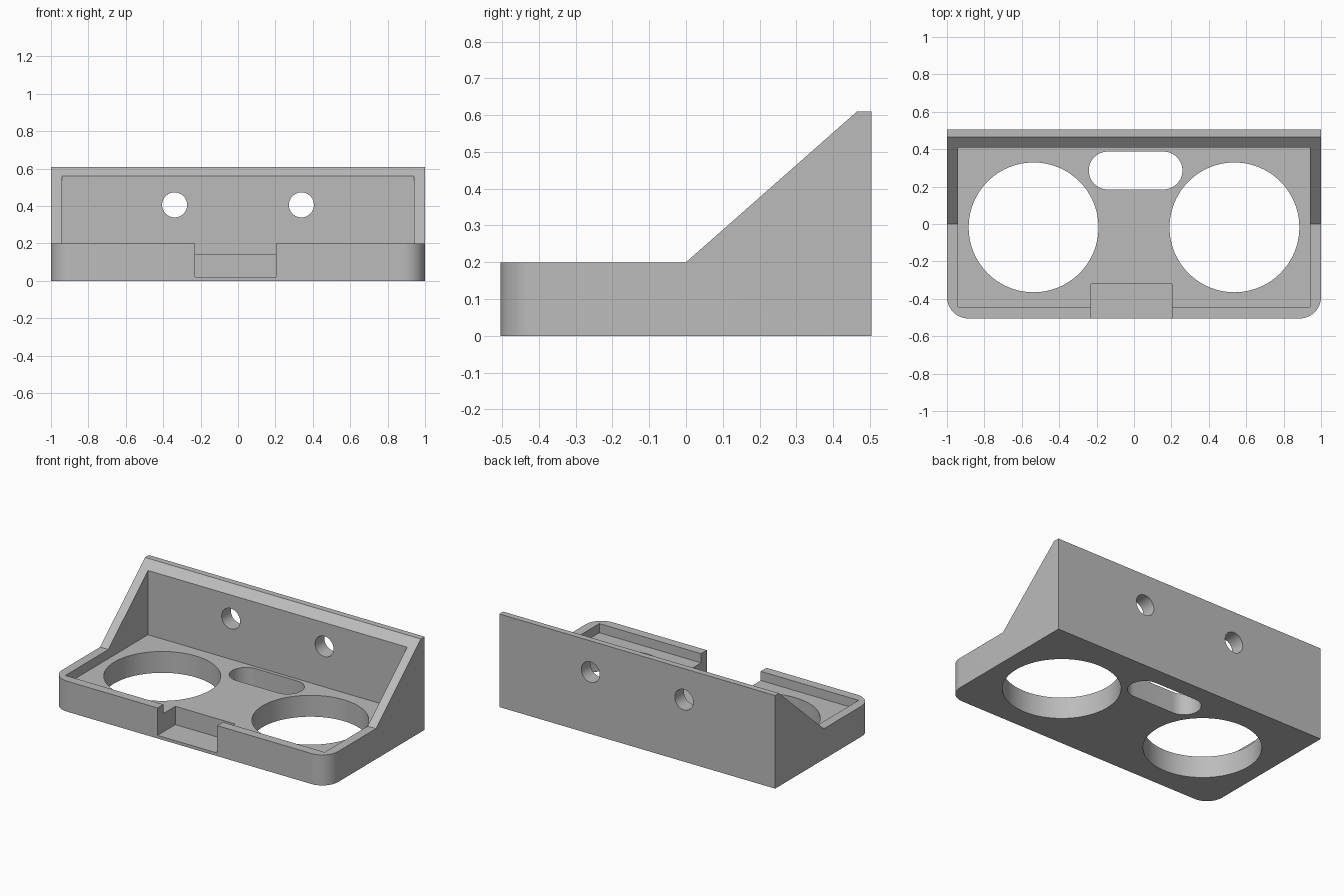
import bpy
import bmesh
from math import cos, sin, pi, radians
from mathutils import Matrix, Vector

if "Cube" in bpy.data.objects:
    bpy.data.objects.remove(bpy.data.objects["Cube"], do_unlink=True)

grey = bpy.data.materials.new("plain grey")
grey.use_nodes = True
grey.diffuse_color = (0.5, 0.5, 0.5, 1)
grey.node_tree.nodes["Principled BSDF"].inputs["Base Color"].default_value = (0.5, 0.5, 0.5, 1)


def prism(name, outline, depth, matrix=Matrix()):
    """Extrude a closed outline along local z, then place it."""
    bm = bmesh.new()
    face = bm.faces.new([bm.verts.new((u, v, 0)) for u, v in outline])
    moved = bmesh.ops.extrude_face_region(bm, geom=[face])["geom"]
    verts = [v for v in moved if isinstance(v, bmesh.types.BMVert)]
    bmesh.ops.translate(bm, vec=(0, 0, depth), verts=verts)
    bm.transform(matrix)
    bmesh.ops.recalc_face_normals(bm, faces=bm.faces)
    mesh = bpy.data.meshes.new(name)
    bm.to_mesh(mesh)
    bm.free()
    mesh.materials.append(grey)
    obj = bpy.data.objects.new(name, mesh)
    bpy.context.collection.objects.link(obj)
    return obj


def arc(cx, cy, r, start, end, steps):
    angles = [radians(start + (end - start) * i / steps) for i in range(steps + 1)]
    return [(cx + r * cos(a), cy + r * sin(a)) for a in angles]


def circle(cx, cy, r, steps=96):
    return arc(cx, cy, r, 0, 360, steps)[:-1]


def rect(x0, x1, y0, y1):
    return [(x0, y0), (x1, y0), (x1, y1), (x0, y1)]


def cut(target, cutter, operation="DIFFERENCE"):
    mod = target.modifiers.new(cutter.name, "BOOLEAN")
    mod.operation, mod.solver, mod.object = operation, "EXACT", cutter
    cutter.hide_render = True
    cutter.hide_set(True)
    return cutter


HALF, DEPTH, R = 1.0, 0.505, 0.115
UP = Matrix.Translation((0, 0, -0.1))

# Side profile swept across the width: low tray with a sloped back wall
profile = [(-DEPTH, 0), (DEPTH, 0), (DEPTH, 0.61), (0.465, 0.61), (0, 0.2), (-DEPTH, 0.2)]
sideways = Matrix(((0, 0, 1, -HALF), (1, 0, 0, 0), (0, 1, 0, 0), (0, 0, 0, 1)))
holder = prism("tray_holder", profile, 2 * HALF, sideways)

cutters = []
# Rounded front corners
for side in (-1, 1):
    curve = arc(HALF - R, -DEPTH + R, R, 0, -90, 20)
    corner = curve + [(HALF - R, -0.7), (1.2, -0.7), (1.2, -DEPTH + R)]
    cutters.append(prism("corner_cutter", [(side * x, y) for x, y in corner], 1, UP))

# Tray recess and front notch
cutters.append(prism("recess_cutter", rect(-0.94, 0.94, -0.445, 0.41), 1,
                     Matrix.Translation((0, 0, 0.14))))
cutters.append(prism("notch_cutter", rect(-0.23, 0.203, -0.7, -0.32), 1,
                     Matrix.Translation((0, 0, 0.02))))

# Large round openings in the floor, and screw holes in the back wall
through_back = Matrix.Translation((0, 0.6, 0)) @ Matrix.Rotation(pi / 2, 4, "X")
for side in (-1, 1):
    cutters.append(prism("round_cutter", circle(side * 0.537, -0.018, 0.347), 0.4, UP))
    cutters.append(prism("screw_cutter", circle(side * 0.339, 0.406, 0.067, 48), 0.3, through_back))

# Rounded slot in the floor
slot = arc(0.158, 0.286, 0.101, -90, 90, 24) + arc(-0.141, 0.286, 0.101, 90, 270, 24)
cutters.append(prism("slot_cutter", slot, 0.4, UP))

for cutter in cutters:
    cut(holder, cutter)

# Bake the cuts, then drop the helpers
bpy.context.view_layer.objects.active = holder
holder.select_set(True)
for mod in list(holder.modifiers):
    bpy.ops.object.modifier_apply(modifier=mod.name)
for cutter in cutters:
    bpy.data.objects.remove(cutter, do_unlink=True)
bpy.ops.object.shade_smooth_by_angle(angle=radians(30))
